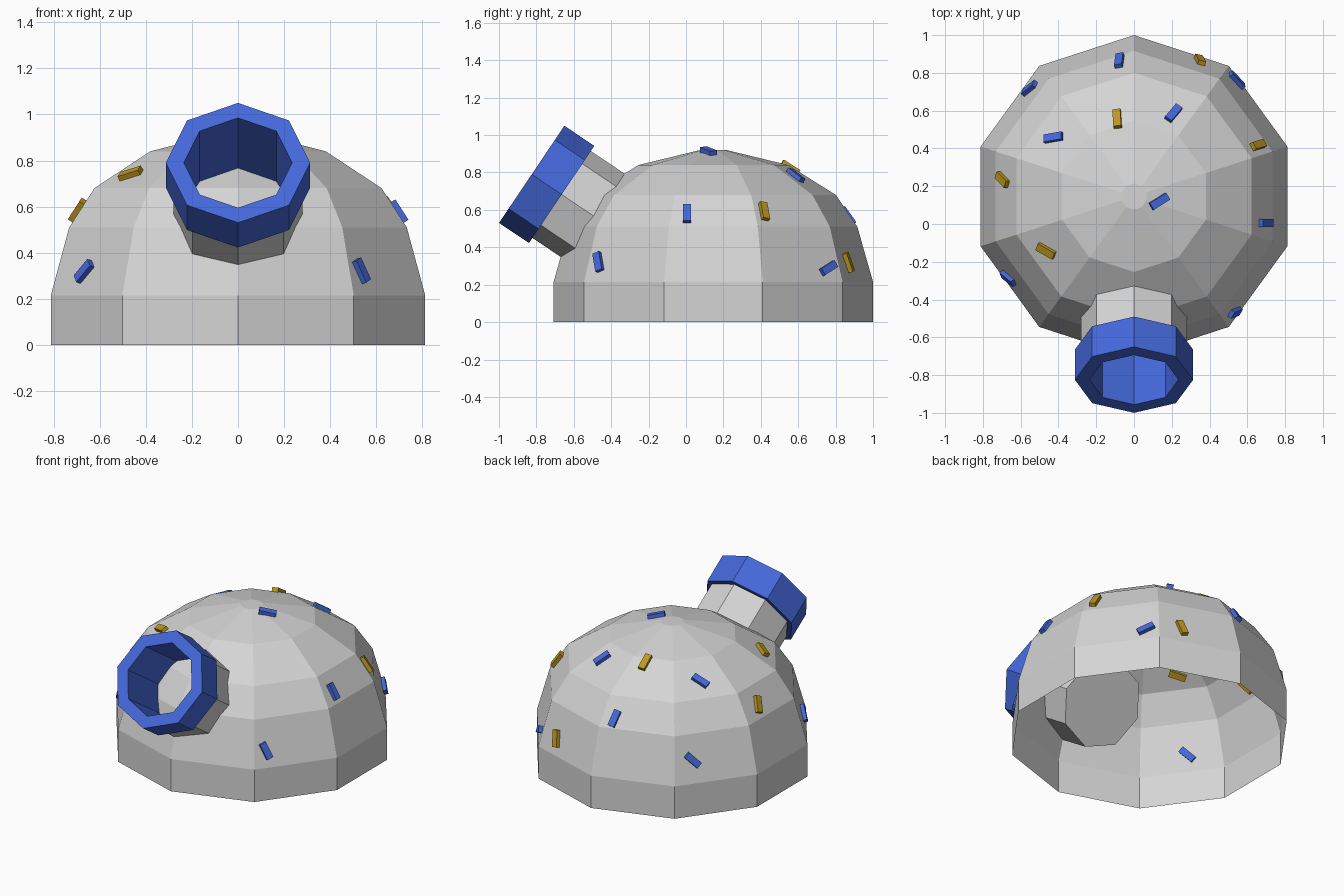
import bpy, bmesh, math
from mathutils import Vector, Matrix
from mathutils.bvhtree import BVHTree

if "Cube" in bpy.data.objects:
    bpy.data.objects.remove(bpy.data.objects["Cube"])


def material(name, rgb):
    m = bpy.data.materials.new(name)
    m.diffuse_color = (*rgb, 1)
    m.use_nodes = True
    m.node_tree.nodes["Principled BSDF"].inputs["Base Color"].default_value = m.diffuse_color
    return m


GREY = material("light_grey", (0.66, 0.66, 0.66))
BLUE = material("blue", (0.06, 0.14, 0.71))
GOLD = material("gold", (0.50, 0.31, 0.014))


def finish(name, bm, mat, recalc=True):
    if recalc:
        bmesh.ops.recalc_face_normals(bm, faces=bm.faces)
    me = bpy.data.meshes.new(name)
    bm.to_mesh(me)
    bm.free()
    me.materials.append(mat)
    ob = bpy.data.objects.new(name, me)
    bpy.context.collection.objects.link(ob)
    return ob


def lathe(profile, sides, start, matrix):
    """Turn (radius, height) points into a faceted shell; radius 0 closes it."""
    bm = bmesh.new()
    rings = []
    for r, h in profile:
        if r == 0:
            rings.append([bm.verts.new((0, 0, h))] * sides)
        else:
            rings.append([bm.verts.new((r * math.cos(start + math.tau * i / sides),
                                        r * math.sin(start + math.tau * i / sides), h))
                          for i in range(sides)])
    for a, b in zip(rings, rings[1:]):
        for i in range(sides):
            j = (i + 1) % sides
            corners = list(dict.fromkeys((a[i], a[j], b[j], b[i])))
            bm.faces.new(corners)
    bm.transform(matrix)
    return bm


# Dome: ten-sided open shell
dome_profile = [(0.854, 0), (0.854, 0.215), (0.77, 0.51), (0.655, 0.68),
                (0.40, 0.84), (0.07, 0.92), (0, 0.92)]
dome = lathe(dome_profile, 10, math.pi / 2, Matrix.Translation((0, 0.146, 0)))
bmesh.ops.recalc_face_normals(dome, faces=dome.faces)
if max(dome.faces, key=lambda f: f.calc_center_median().z).normal.z < 0:
    bmesh.ops.reverse_faces(dome, faces=dome.faces)
surface = BVHTree.FromBMesh(dome)
finish("dome", dome, GREY, recalc=False)

# Spout frame: local z runs from the mouth into the dome, local y is the top corner
inward = Vector((0, 0.83, -0.558)).normalized()
up = Vector((0, 0.558, 0.83)).normalized()
side = up.cross(inward)
frame = Matrix((side, up, inward)).transposed().to_4x4()
frame.translation = (0, -0.825, 0.79)

# Neck: eight-sided, closed inside the dome
neck = [(0.28, 0.17), (0.28, 0.633), (0, 0.633)]
finish("spout_neck", lathe(neck, 8, math.pi / 2, frame), GREY)

# Mouth ring with its deep inner lining
ring = [(0.28, 0.193), (0.313, 0.193), (0.313, 0), (0.235, 0), (0.235, 0.6)]
finish("spout_ring", lathe(ring, 8, math.pi / 2, frame), BLUE)
floor = [(0.235, 0.6), (0, 0.6)]
finish("spout_floor", lathe(floor, 8, math.pi / 2, frame), GREY)


# Small bars lying on the dome: centre and long direction
def bar(name, mat, centre, along):
    point, normal, _, _ = surface.find_nearest(Vector(centre))
    x = Vector(along)
    x = (x - normal * x.dot(normal)).normalized()
    rot = Matrix((x, normal.cross(x), normal)).transposed().to_4x4()
    rot.translation = point + normal * 0.003
    bm = bmesh.new()
    bmesh.ops.create_cube(bm, size=1)
    bm.transform(rot @ Matrix.Diagonal((0.105, 0.042, 0.042, 1)))
    finish(name, bm, mat)


blue_bars = [
    ((-0.08, 0.87, 0.57), (-0.01, -0.06, 0.09)),
    ((-0.43, 0.46, 0.76), (1, 0, 0)),
    ((0.21, 0.59, 0.79), (0.6, 0.8, -0.3)),
    ((0.135, 0.12, 0.915), (0.85, 0.5, 0)),
    ((-0.67, -0.29, 0.32), (0.08, -0.07, 0.10)),
    ((-0.555, 0.72, 0.36), (0.07, 0.06, 0.09)),
    ((0.55, 0.765, 0.29), (-0.06, 0.08, 0.05)),
    ((0.70, 0.005, 0.58), (-0.06, 0, 0.09)),
    ((0.53, -0.465, 0.32), (-0.05, -0.015, 0.10)),
]
gold_bars = [
    ((-0.09, 0.56, 0.83), (-0.08, 1, -0.5)),
    ((-0.69, 0.235, 0.58), (0.06, -0.06, 0.09)),
    ((-0.47, -0.145, 0.75), (0.09, -0.07, 0.06)),
    ((0.35, 0.87, 0.32), (0.02, -0.04, 0.11)),
    ((0.66, 0.42, 0.595), (-0.05, -0.01, 0.10)),
]
for label, mat, bars in (("blue_bar", BLUE, blue_bars), ("gold_bar", GOLD, gold_bars)):
    for i, (centre, along) in enumerate(bars, 1):
        bar(f"{label}_{i}", mat, centre, along)
